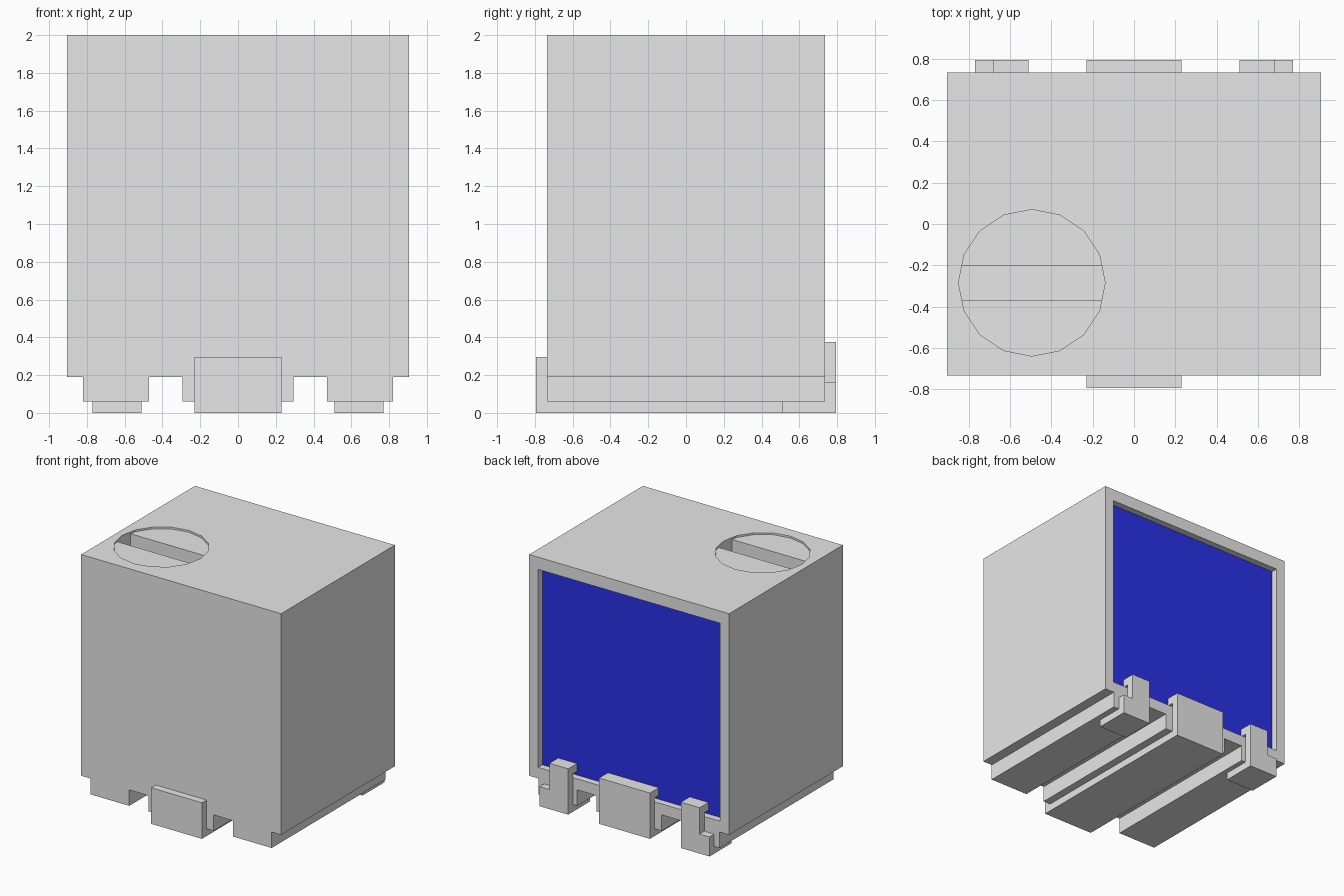
import bpy, bmesh, math
from mathutils import Matrix

cube = bpy.data.objects.get("Cube")
if cube:
    bpy.data.objects.remove(cube, do_unlink=True)


def material(name, rgb):
    m = bpy.data.materials.new(name)
    m.use_nodes = True
    m.diffuse_color = (*rgb, 1)
    m.node_tree.nodes["Principled BSDF"].inputs["Base Color"].default_value = (*rgb, 1)
    return m


GREY = material("light_grey", (0.8, 0.8, 0.8))
BLUE = material("deep_blue", (0.022, 0.032, 0.8))


def finish(name, bm, mat):
    bmesh.ops.recalc_face_normals(bm, faces=bm.faces)
    me = bpy.data.meshes.new(name)
    bm.to_mesh(me)
    bm.free()
    me.materials.append(mat)
    ob = bpy.data.objects.new(name, me)
    bpy.context.collection.objects.link(ob)
    return ob


def prism(name, points, start, end, axis, mat=GREY):
    """Extrude an outline along x (points are y, z) or along y (points are x, z)."""
    bm = bmesh.new()
    if axis == "x":
        verts = [bm.verts.new((start, a, b)) for a, b in points]
        step = (end - start, 0, 0)
    else:
        verts = [bm.verts.new((a, start, b)) for a, b in points]
        step = (0, end - start, 0)
    face = bm.faces.new(verts)
    new = bmesh.ops.extrude_face_region(bm, geom=[face])["geom"]
    bmesh.ops.translate(bm, vec=step, verts=[v for v in new if isinstance(v, bmesh.types.BMVert)])
    return finish(name, bm, mat)


def box(name, x0, x1, y0, y1, z0, z1, mat=GREY):
    return prism(name, [(x0, z0), (x1, z0), (x1, z1), (x0, z1)], y0, y1, "y", mat)


def disc(name, x, y, r, z0, z1):
    bm = bmesh.new()
    bmesh.ops.create_cone(bm, cap_ends=True, segments=16, radius1=r, radius2=r, depth=z1 - z0,
                          matrix=Matrix.Translation((x, y, (z0 + z1) / 2)))
    return finish(name, bm, GREY)


def boolean(ob, cutter, operation):
    """Apply a boolean and drop the helper."""
    cutter.hide_render = True
    mod = ob.modifiers.new("cut", "BOOLEAN")
    mod.object, mod.operation, mod.solver = cutter, operation, "EXACT"
    bpy.context.view_layer.objects.active = ob
    bpy.ops.object.modifier_apply(modifier=mod.name)
    bpy.data.objects.remove(cutter, do_unlink=True)


# Case with three rails under it, drawn as one outline
W, D, TOP, BASE, RAIL = 0.905, 0.735, 2.0, 0.19, 0.06
half = [(0.295, RAIL), (0.295, BASE), (0.47, BASE), (0.47, RAIL),
        (0.82, RAIL), (0.82, BASE), (W, BASE), (W, TOP)]
case = prism("case", half + [(-x, z) for x, z in reversed(half)], -D, D, "y")

# Framed recess in the back and round recess in the top
boolean(case, box("back_cutter", -0.823, 0.823, 0.675, 0.9, 0.28, 1.9), "DIFFERENCE")
CX, CY, R = -0.495, -0.285, 0.355
boolean(case, disc("dial_cutter", CX, CY, R, 1.985, 2.1), "DIFFERENCE")

# Slot across the dial, bounded by the round edge
slot = box("slot_cutter", CX - 0.5, CX + 0.5, -0.37, -0.20, 1.86, 2.1)
boolean(slot, disc("slot_limit", CX, CY, R, 1.8, 2.2), "INTERSECT")
boolean(case, slot, "DIFFERENCE")

# Blue panel in the back recess
box("back_panel", -0.823, 0.823, 0.672, 0.68, 0.28, 1.9, BLUE)

# Long centre clip: front plate, strip under the rail, hooked back plate
E, H, LIP, IN = 0.795, 0.375, 0.31, 0.682
prism("centre_clip", [(-E, 0), (E, 0), (E, H), (IN, H), (IN, LIP), (D, LIP),
                      (D, RAIL), (-D, RAIL), (-D, 0.295), (-E, 0.295)], -0.23, 0.23, "x")

# Short side clips: hooked inner part and a lower outer step
for side, s in (("left", 1), ("right", -1)):
    prism(side + "_clip_hook", [(0.51, 0), (E, 0), (E, H), (IN, H), (IN, LIP), (D, LIP),
                                (D, RAIL), (0.51, RAIL)], s * 0.51, s * 0.68, "x")
    prism(side + "_clip_step", [(0.51, 0), (E, 0), (E, 0.16), (D, 0.16),
                                (D, RAIL), (0.51, RAIL)], s * 0.68, s * 0.77, "x")
